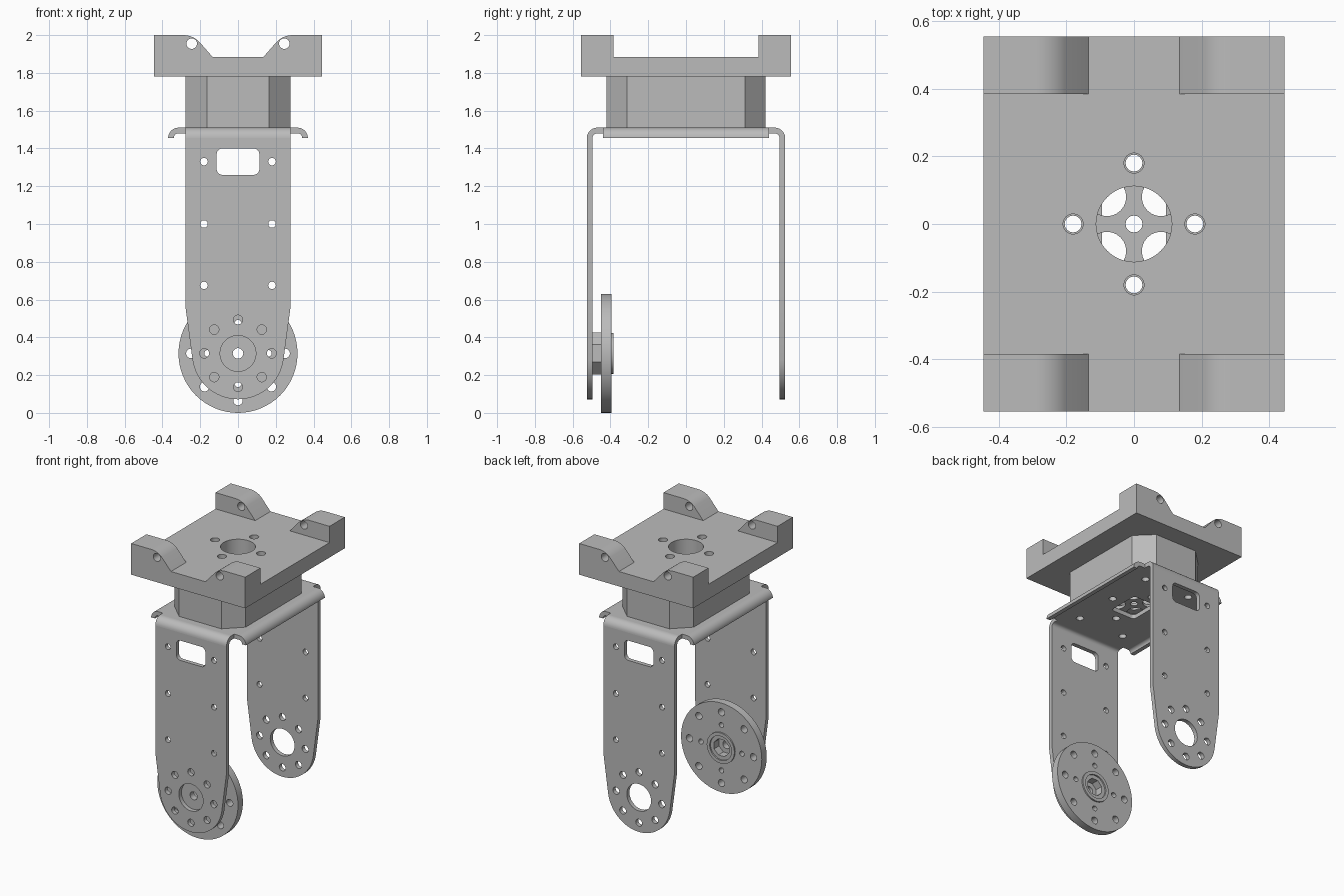
import bpy, bmesh, math
from math import cos, sin, pi, radians
from mathutils import Matrix

if "Cube" in bpy.data.objects:
    bpy.data.objects.remove(bpy.data.objects["Cube"])

GREY = (0.5, 0.5, 0.5, 1)
metal = bpy.data.materials.new("plain grey metal")
metal.use_nodes = True
metal.diffuse_color = GREY
metal.node_tree.nodes["Principled BSDF"].inputs["Base Color"].default_value = GREY

# Drawing plane of each profile: "top" = xy, "front" = xz, "side" = yz
TILT = Matrix.Rotation(pi / 2, 4, "X")
PLANES = {"top": (Matrix.Identity(4), 2),
          "front": (TILT, 1),
          "side": (Matrix.Rotation(pi / 2, 4, "Z") @ TILT, 0)}


def arc(cx, cy, r, start, end, n=10):
    angles = [radians(start + (end - start) * i / n) for i in range(n + 1)]
    return [(cx + r * cos(a), cy + r * sin(a)) for a in angles]


def circle(cx, cy, r, n=24, turn=0):
    return arc(cx, cy, r, turn, 360 + turn, n)[:-1]


def ring(cy, dist, r, count):
    return [circle(dist * cos(2 * pi * i / count), cy + dist * sin(2 * pi * i / count), r, 16)
            for i in range(count)]


def rounded_rect(cx, cy, w, h, r):
    pts = []
    for i, (sx, sy) in enumerate([(1, 1), (-1, 1), (-1, -1), (1, -1)]):
        pts += arc(cx + sx * (w - r), cy + sy * (h - r), r, 90 * i, 90 * i + 90, 5)
    return pts


def mirrored(half):
    """Close an outline from its +x half."""
    return half + [(-x, y) for x, y in reversed(half)]


def plate(name, plane, low, high, outline, holes=()):
    """Extrude an outline with holes between two positions on the plane's normal."""
    curve = bpy.data.curves.new(name, "CURVE")
    curve.dimensions = "2D"
    curve.fill_mode = "BOTH"
    curve.extrude = (high - low) / 2
    for pts in [outline, *holes]:
        spline = curve.splines.new("POLY")
        spline.points.add(len(pts) - 1)
        for p, (x, y) in zip(spline.points, pts):
            p.co = (x, y, 0, 1)
        spline.use_cyclic_u = True
    helper = bpy.data.objects.new(name + " curve", curve)
    bpy.context.collection.objects.link(helper)
    deps = bpy.context.evaluated_depsgraph_get()
    mesh = bpy.data.meshes.new_from_object(helper.evaluated_get(deps))
    bpy.data.objects.remove(helper)
    bpy.data.curves.remove(curve)

    matrix, axis = PLANES[plane]
    offset = [0, 0, 0]
    offset[axis] = (low + high) / 2
    bm = bmesh.new()
    bm.from_mesh(mesh)
    bmesh.ops.remove_doubles(bm, verts=bm.verts, dist=1e-5)
    bm.transform(Matrix.Translation(offset) @ matrix)
    bmesh.ops.recalc_face_normals(bm, faces=bm.faces)
    for f in bm.faces:
        f.smooth = True
        f.material_index = 0
    bm.to_mesh(mesh)
    bm.free()
    mesh.set_sharp_from_angle(angle=radians(30))
    mesh.materials.clear()
    mesh.materials.append(metal)
    mesh.name = name
    ob = bpy.data.objects.new(name, mesh)
    bpy.context.collection.objects.link(ob)
    return ob


AXLE = 0.315      # height of the pivot
HALF = 0.278      # half width of the bracket
BEND = 1.455      # height where the sheet starts to bend
TOP = 1.51        # upper face of the bracket
SIDES = ((-1, "right"), (1, "left"))
ENDS = ((-1, "front"), (1, "back"))

# Bracket legs: tapered, round ended, with holes and a slot
leg = [(HALF, BEND), (HALF, 0.56)] + arc(0, AXLE, 0.243, -8, -172, 32) + [(-HALF, 0.56), (-HALF, BEND)]
leg_holes = [circle(s * 0.18, z, 0.02, 16) for s in (-1, 1) for z in (0.675, 1.0, 1.33)]
leg_holes += ring(AXLE, 0.178, 0.025, 8)
leg_holes += [circle(0, AXLE, 0.095, 32), rounded_rect(0, 1.33, 0.113, 0.07, 0.03)]
for s, word in ENDS:
    lo, hi = sorted((s * 0.495, s * 0.525))
    plate(word + "_leg", "front", lo, hi, leg, leg_holes)


def bend(name, plane, s, centre, reach):
    """Quarter-round sheet bend falling away to side s."""
    pts = arc(centre, BEND, 0.055, 0, 90) + arc(centre, BEND, 0.025, 90, 0)
    plate(name, plane, -reach, reach, [(s * x, z) for x, z in pts])


for s, word in ENDS:
    bend(word + "_bend", "side", s, 0.47, HALF)
for s, word in SIDES:
    bend(word + "_flange", "front", s, 0.315, 0.44)

# Bracket deck joining the bends
deck = mirrored([(HALF, -0.47), (HALF, -0.44), (0.315, -0.44),
                 (0.315, 0.44), (HALF, 0.44), (HALF, 0.47)])
deck_holes = [circle(a * 0.18, b * 0.33, 0.025, 16) for a in (-1, 1) for b in (-1, 1)]
deck_holes += ring(0, 0.18, 0.025, 4) + [rounded_rect(0, 0, 0.095, 0.115, 0.02)]
plate("bracket_deck", "top", TOP - 0.03, TOP, deck, deck_holes)

# Neck block with chamfered corners and a pierced floor
neck = mirrored([(0.165, -0.422), (HALF, -0.312), (HALF, 0.312), (0.165, 0.422)])
bolts = ring(0, 0.18, 0.025, 4)
floor_holes = [circle(a * 0.08, b * 0.08, 0.057) for a in (-1, 1) for b in (-1, 1)]
plate("neck_floor", "top", TOP, 1.53, neck, bolts + floor_holes + [circle(0, 0, 0.025, 16)])
plate("neck", "top", 1.53, 1.78, neck, bolts + [circle(0, 0, 0.112, 40)])

# Mounting plate with four curved corner blocks
plate("mounting_plate", "top", 1.78, 1.885, mirrored([(0.445, -0.555), (0.445, 0.555)]),
      ring(0, 0.18, 0.03, 4) + [circle(0, 0, 0.112, 40)])
block = [(0.135, 1.885), (0.445, 1.885), (0.445, 2.0)] + arc(0.29, 1.88, 0.12, 90, 135, 8)
for sx, side in SIDES:
    for sy, end in ENDS:
        lo, hi = sorted((sy * 0.385, sy * 0.555))
        plate(f"{end}_{side}_block", "front", lo, hi, [(sx * x, z) for x, z in block],
              [circle(sx * 0.245, 1.955, 0.028)])

# Drive disc on the front leg, with its hub and rear collar
socket = circle(0, AXLE, 0.062, 8, 22.5)
plate("drive_disc", "front", -0.45, -0.395, circle(0, AXLE, 0.315, 64),
      ring(AXLE, 0.25, 0.025, 8) + ring(AXLE, 0.16, 0.018, 4) + [socket])
plate("hub", "front", -0.495, -0.45, circle(0, AXLE, 0.121, 8, 22.5),
      [circle(0, AXLE, 0.028, 20)])
plate("hub_collar", "front", -0.395, -0.385, circle(0, AXLE, 0.108, 40),
      [circle(0, AXLE, 0.085, 40)])
